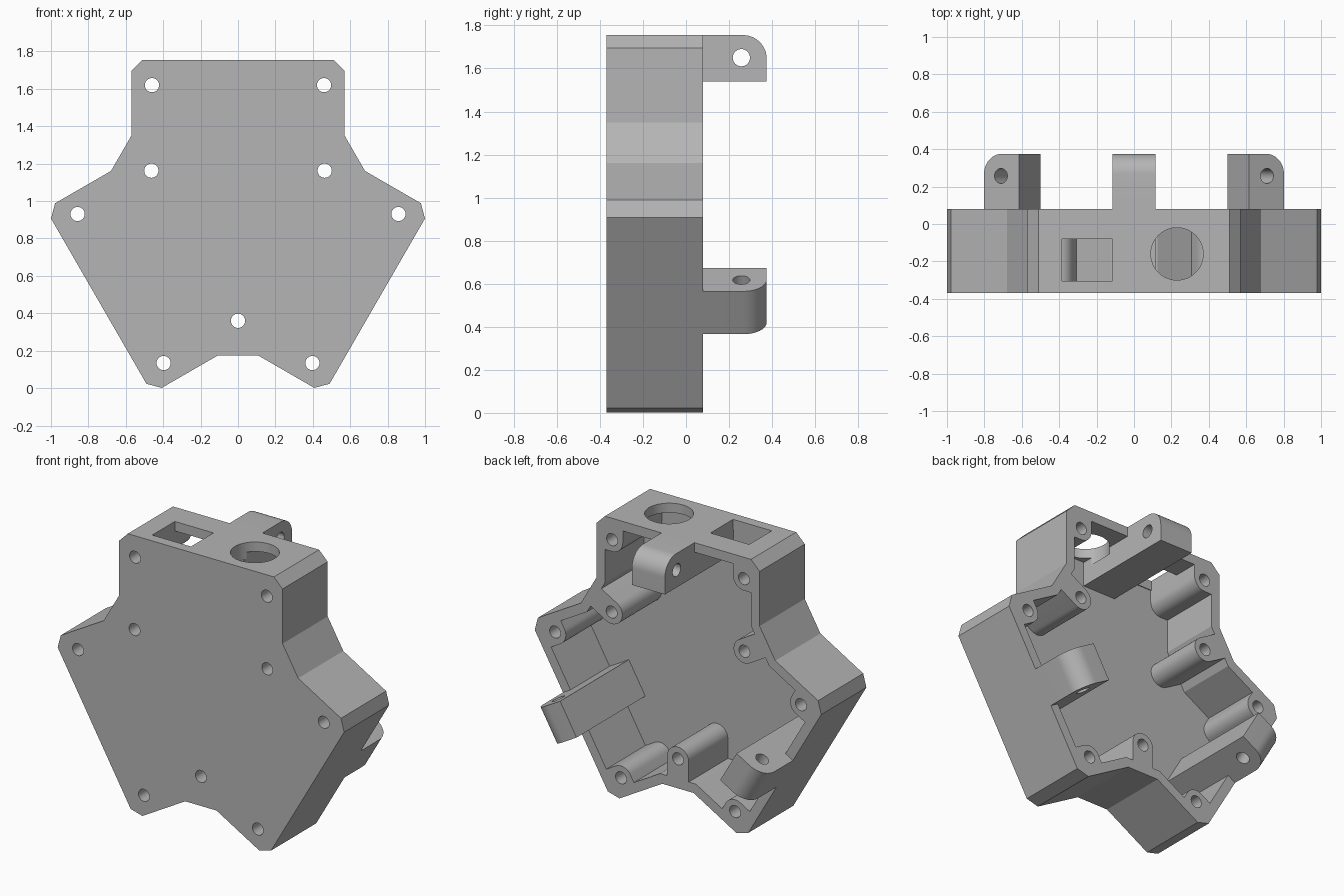
import bpy, bmesh
from math import sin, cos, pi, radians
from mathutils import Matrix, Vector

if "Cube" in bpy.data.objects:
    bpy.data.objects.remove(bpy.data.objects["Cube"])

HUB = 0.895                      # height of the three-fold axis
FRONT, BACK, LUG_END = -0.37, 0.08, 0.375
WALL = 0.06
TOP = 1.755

grey = bpy.data.materials.new("grey_plastic")
grey.use_nodes = True
COLOUR = (0.46, 0.46, 0.46, 1)
grey.diffuse_color = COLOUR
grey.node_tree.nodes["Principled BSDF"].inputs["Base Color"].default_value = COLOUR


def turn(p, k):
    """Rotate an (x, z) point by k thirds of a turn, clockwise, about the hub."""
    a = radians(120 * k)
    x, z = p[0], p[1] - HUB
    return Vector((x * cos(a) + z * sin(a), z * cos(a) - x * sin(a) + HUB))


def arc(cx, cz, r, start, end, steps):
    return [(cx + r * cos(radians(start + (end - start) * i / steps)),
             cz + r * sin(radians(start + (end - start) * i / steps)))
            for i in range(steps + 1)]


def circle(cx, cz, r, steps=32):
    return arc(cx, cz, r, 0, 360, steps)[:-1]


def prism(name, profile, low, high, place=lambda u, v, w: (u, w, v)):
    """Extrude a closed profile; place maps profile u, v and depth w to x, y, z."""
    bm = bmesh.new()
    ends = [[bm.verts.new(place(u, v, w)) for u, v in profile] for w in (low, high)]
    n = len(profile)
    for ring in ends:
        bm.faces.new(ring)
    for i in range(n):
        j = (i + 1) % n
        bm.faces.new((ends[0][i], ends[0][j], ends[1][j], ends[1][i]))
    bmesh.ops.recalc_face_normals(bm, faces=bm.faces)
    mesh = bpy.data.meshes.new(name)
    bm.to_mesh(mesh)
    bm.free()
    mesh.materials.append(grey)
    obj = bpy.data.objects.new(name, mesh)
    bpy.context.collection.objects.link(obj)
    return obj


def cut(target, cutter):
    mod = target.modifiers.new("cut", 'BOOLEAN')
    mod.operation, mod.solver, mod.object = 'DIFFERENCE', 'EXACT', cutter
    bpy.context.view_layer.objects.active = target
    bpy.ops.object.modifier_apply(modifier=mod.name)
    bpy.data.objects.remove(cutter)


def inset(points, d):
    """Mitred inward offset of a clockwise outline."""
    result = []
    for i, p in enumerate(points):
        a = (p - points[i - 1]).normalized()
        b = (points[(i + 1) % len(points)] - p).normalized()
        na, nb = Vector((a.y, -a.x)), Vector((b.y, -b.x))
        result.append(p + (na + nb) * d / (1 + na.dot(nb)))
    return result


def smooth(obj):
    bpy.ops.object.select_all(action='DESELECT')
    obj.select_set(True)
    bpy.context.view_layer.objects.active = obj
    bpy.ops.object.shade_smooth_by_angle(angle=radians(25))


# Outline: one arm repeated three times round the hub
arm = [(-0.57, 1.35), (-0.57, 1.695), (-0.51, TOP),
       (0.51, TOP), (0.57, 1.695), (0.57, 1.35)]
outline = [turn(p, k) for k in range(3) for p in arm]
case = prism("case", outline, FRONT, BACK)

# Cavity, leaving the screw posts and the lug roots standing
cavity = prism("cavity", inset(outline, WALL), FRONT + WALL, BACK + 0.2)
R = 0.075
corner_post = arc(0.46, 1.62, R, 180, 270, 10) + [(0.8, 1.62 - R), (0.8, 2), (0.46 - R, 2)]
inner_post = arc(0, 0.36, R, 0, 180, 20) + [(-R, 0.06), (R, 0.06)]
lug_root = [(-0.115, 1.54), (0.115, 1.54), (0.115, 2), (-0.115, 2)]
mirrored = [(-x, z) for x, z in corner_post]
for k in range(3):
    for profile in (corner_post, mirrored, inner_post, lug_root):
        cut(cavity, prism("post", [turn(p, k) for p in profile], -0.5, 0.5))
cut(case, cavity)

# Screw holes through posts and front plate
for k in range(3):
    for x, z in ((0.46, 1.62), (-0.46, 1.62), (0, 0.36)):
        cx, cz = turn((x, z), k)
        cut(case, prism("screw_hole", circle(cx, cz, 0.038), -0.6, 0.6))

# Round and rectangular openings in the top wall
upright = lambda u, v, w: (u, v, w)
cut(case, prism("round_opening", circle(0.23, -0.16, 0.14, 48), 1.65, 1.9, upright))
slot = [(-0.385, -0.305), (-0.115, -0.305), (-0.115, -0.08), (-0.385, -0.08)]
cut(case, prism("slot_opening", slot, 1.65, 1.9, upright))
smooth(case)

# Rounded mounting lugs behind each long wall
sideways = lambda u, v, w: (w, u, v)
lug_profile = [(BACK, 1.54), (LUG_END, 1.54)] + arc(0.265, 1.645, 0.11, 0, 90, 12) + [(BACK, TOP)]
for k, name in enumerate(("top_lug", "left_lug", "right_lug")):
    lug = prism(name, lug_profile, -0.115, 0.115, sideways)
    cut(lug, prism("lug_hole", circle(0.257, 1.65, 0.04), -0.3, 0.3, sideways))
    hub = Matrix.Translation((0, 0, HUB))
    lug.data.transform(hub @ Matrix.Rotation(radians(120 * k), 4, 'Y') @ hub.inverted())
    smooth(lug)
